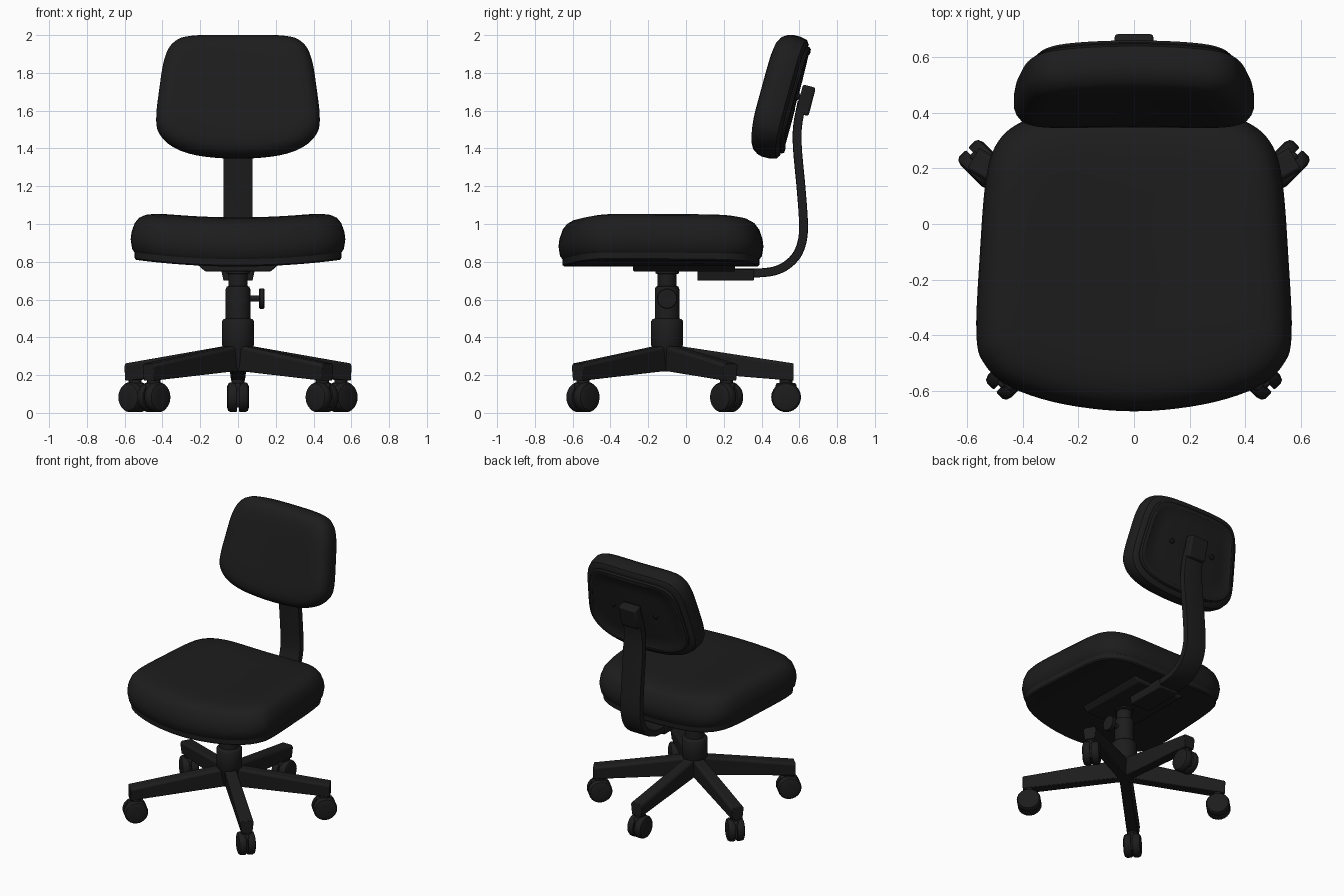
import bpy, bmesh
from math import sin, cos, pi, radians
from mathutils import Vector, Matrix

if "Cube" in bpy.data.objects:
    bpy.data.objects.remove(bpy.data.objects["Cube"])

black = bpy.data.materials.new("black")
black.diffuse_color = (0.012, 0.012, 0.012, 1)
black.use_nodes = True
black.node_tree.nodes["Principled BSDF"].inputs["Base Color"].default_value = black.diffuse_color
COL = Vector((0, -0.10, 0))          # axis of the column and base


def finish(name, bm, bevel=0, angle=35):
    bmesh.ops.recalc_face_normals(bm, faces=bm.faces)
    me = bpy.data.meshes.new(name)
    bm.to_mesh(me)
    bm.free()
    ob = bpy.data.objects.new(name, me)
    bpy.context.collection.objects.link(ob)
    me.materials.append(black)
    for p in me.polygons:
        p.use_smooth = True
    me.set_sharp_from_angle(angle=radians(angle))
    if bevel:
        m = ob.modifiers.new("bevel", "BEVEL")
        m.width, m.segments, m.limit_method = bevel, 2, "ANGLE"
    return ob


def loft(name, rings, bevel=0, angle=35):
    """Skin closed rings of equal length and cap both ends."""
    bm = bmesh.new()
    vs = [[bm.verts.new(p) for p in r] for r in rings]
    n = len(vs[0])
    for a, b in zip(vs, vs[1:]):
        for i in range(n):
            bm.faces.new((a[i], a[(i + 1) % n], b[(i + 1) % n], b[i]))
    bm.faces.new(vs[0])
    bm.faces.new(vs[-1])
    return finish(name, bm, bevel, angle)


def spline(pts, steps, closed):
    """Smooth curve through the given 2D points."""
    pts = [Vector(p) for p in pts]
    n, out = len(pts), []
    get = lambda i: pts[i % n] if closed else pts[max(0, min(n - 1, i))]
    for i in range(n if closed else n - 1):
        a, b, c, d = (get(i + k) for k in (-1, 0, 1, 2))
        for s in range(steps):
            t = s / steps
            out.append(0.5 * (2 * b + (c - a) * t + (2 * a - 5 * b + 4 * c - d) * t * t
                              + (3 * b - a - 3 * c + d) * t ** 3))
    return out if closed else out + [pts[-1]]


def mirrored(half):
    return spline(half + [(-x, y) for x, y in half[-2:0:-1]], 5, True)


def cushion(name, outline, levels, place):
    """Stack inset copies of an outline; place maps (x, y, height) to 3D."""
    ex = max(p.x for p in outline)
    lo, hi = min(p.y for p in outline), max(p.y for p in outline)
    cy, ey = (lo + hi) / 2, (hi - lo) / 2
    rings = [[place(p.x * (1 - i / ex), cy + (p.y - cy) * (1 - i / ey), h) for p in outline]
             for i, h in levels]
    return loft(name, rings)


def turned(name, profile, mat, seg=32, bevel=0):
    """Turned part from (radius, height) pairs."""
    return loft(name, [[mat @ Vector((r * cos(2 * pi * k / seg), r * sin(2 * pi * k / seg), h))
                        for k in range(seg)] for r, h in profile], bevel)


def box(name, size, mat, bevel=0.006, taper=1):
    x, y, z = (s / 2 for s in size)
    return loft(name, [[mat @ Vector((sx * x * t, sy * y, h))
                        for sx, sy in ((-1, -1), (1, -1), (1, 1), (-1, 1))]
                       for h, t in ((-z, taper), (z, 1))], bevel)


T = Matrix.Translation

# Seat: shell below, cushion above, both dished from side to side
seat_line = mirrored([(0, -.675), (.25, -.65), (.44, -.59), (.535, -.51), (.568, -.4), (.555, -.1),
                      (.535, .15), (.5, .28), (.42, .36), (.28, .4), (0, .41)])
seat_place = lambda x, y, h: Vector((x, y, h + 0.03 * (x / 0.5) ** 2))
cushion("seat_shell", seat_line,
        [(.5, .775), (.35, .775), (.2, .775), (.1, .775), (.03, .775), (.022, .782), (.02, .82), (.1, .83)],
        seat_place)
cushion("seat_cushion", seat_line,
        [(.3, .812), (.1, .812), (.022, .812), (.008, .83), (0, .88), (.005, .92), (.022, .97), (.045, 1.0),
         (.08, 1.02), (.13, 1.031), (.2, 1.035), (.3, 1.035), (.4, 1.035), (.5, 1.035)], seat_place)

# Backrest: tilted cushion with a rimmed shell behind
tilt = radians(14.5)
back_line = mirrored([(0, -.325), (.2, -.312), (.33, -.275), (.405, -.215), (.433, -.13), (.415, .05),
                      (.39, .2), (.345, .29), (.25, .332), (0, .34)])


def back_place(x, h, d):
    d += 0.025 * (x / 0.4) ** 2
    return Vector((x, .49 + h * sin(tilt) - d * cos(tilt), 1.67 + h * cos(tilt) + d * sin(tilt)))


cushion("backrest_cushion", back_line,
        [(.28, -.085), (.15, -.085), (.03, -.085), (.008, -.07), (0, -.03), (0, .01), (.008, .035), (.025, .06),
         (.05, .075), (.09, .083), (.15, .086), (.22, .086), (.29, .086)], back_place)
cushion("backrest_shell", back_line,
        [(.1, -.07), (.042, -.075), (.042, -.092), (.05, -.102), (.075, -.104), (.085, -.098), (.16, -.099),
         (.22, -.1), (.29, -.1)], back_place)

# Bracket and screws behind the backrest
tilted = Matrix.Rotation(-tilt, 4, "X")
box("backrest_bracket", (.14, .07, .155), T((0, .634, 1.655)) @ tilted, .012)
for s in (-1, 1):
    turned("backrest_screw", [(.018, -.01), (.018, .008), (.011, .014)],
           T(back_place(s * .17, .03, -.1)) @ tilted @ Matrix.Rotation(-pi / 2, 4, "X"), 16)

# Bent flat bar from under the seat up to the backrest
path = spline([(.2, .74), (.4, .742), (.5, .763), (.575, .82), (.613, .9), (.622, 1.0), (.61, 1.18),
               (.59, 1.4), (.591, 1.52), (.615, 1.65)], 5, False)
rings = []
for i, p in enumerate(path):
    t = (path[min(i + 1, len(path) - 1)] - path[max(i - 1, 0)]).normalized()
    nrm = Vector((-t.y, t.x)) * .021
    w = .078 if p.y < 1.4 else .078 - .05 * (p.y - 1.4)
    rings.append([Vector((sx * w, p.x + sn * nrm.x, p.y + sn * nrm.y))
                  for sx, sn in ((-1, -1), (-.85, -1.12), (.85, -1.12), (1, -1),
                                 (1, 1), (.85, 1.12), (-.85, 1.12), (-1, 1))])
loft("back_bar", rings)

# Mounting plate and bar clamp under the seat
box("seat_plate", (.46, .54, .05), T((0, -.01, .773)), .008, .75)
box("bar_clamp", (.18, .3, .06), T((0, .21, .73)), .006, .85)

# Gas column in steps, with the hub of the base
turned("column", [(.045, .22), (.055, .24), (.075, .34), (.085, .36), (.085, .485), (.078, .495), (.065, .5),
                  (.065, .655), (.06, .668), (.05, .672), (.05, .735), (.062, .738), (.062, .76)], T(COL))

# Height knob on the right
side = T(COL + Vector((0, 0, .605))) @ Matrix.Rotation(pi / 2, 4, "Y")
turned("height_knob", [(.016, .05), (.016, .112), (.05, .112), (.054, .116), (.054, .136), (.05, .14)], side, 24)

# Five legs, each with a twin-wheel caster: (leg angle, caster heading)
for leg, head in ((90, 90), (30, 45), (150, 135), (-45, -45), (-135, -135)):
    turn = T(COL) @ Matrix.Rotation(radians(leg), 4, "Z")
    loft("base_leg", [[turn @ Vector((r, y, z)) for y, z in
                       ((-w * .8, lo), (w * .8, lo), (w, hi - .015), (w * .75, hi), (-w * .75, hi), (-w, hi - .015))]
                      for r, w, lo, hi in ((0, .04, .22, .365), (.06, .04, .22, .355), (.67, .046, .17, .262))],
         .004)
    spot = turn @ Vector((.63, 0, 0))
    turned("caster_stem", [(.02, .1), (.02, .15), (.035, .155), (.035, .185)], T(spot), 16)
    frame = T(spot + Vector((0, 0, .083))) @ Matrix.Rotation(radians(head), 4, "Z")
    box("caster_body", (.11, .03, .13), frame @ T((0, 0, .01)), .01)
    for s in (0, pi):
        axle = frame @ Matrix.Rotation(s, 4, "Z") @ Matrix.Rotation(pi / 2, 4, "X")
        turned("caster_wheel", [(.06, .006), (.076, .006), (.079, .012), (.079, .04), (.072, .052),
                                (.055, .058), (.02, .058)], axle, 24)
